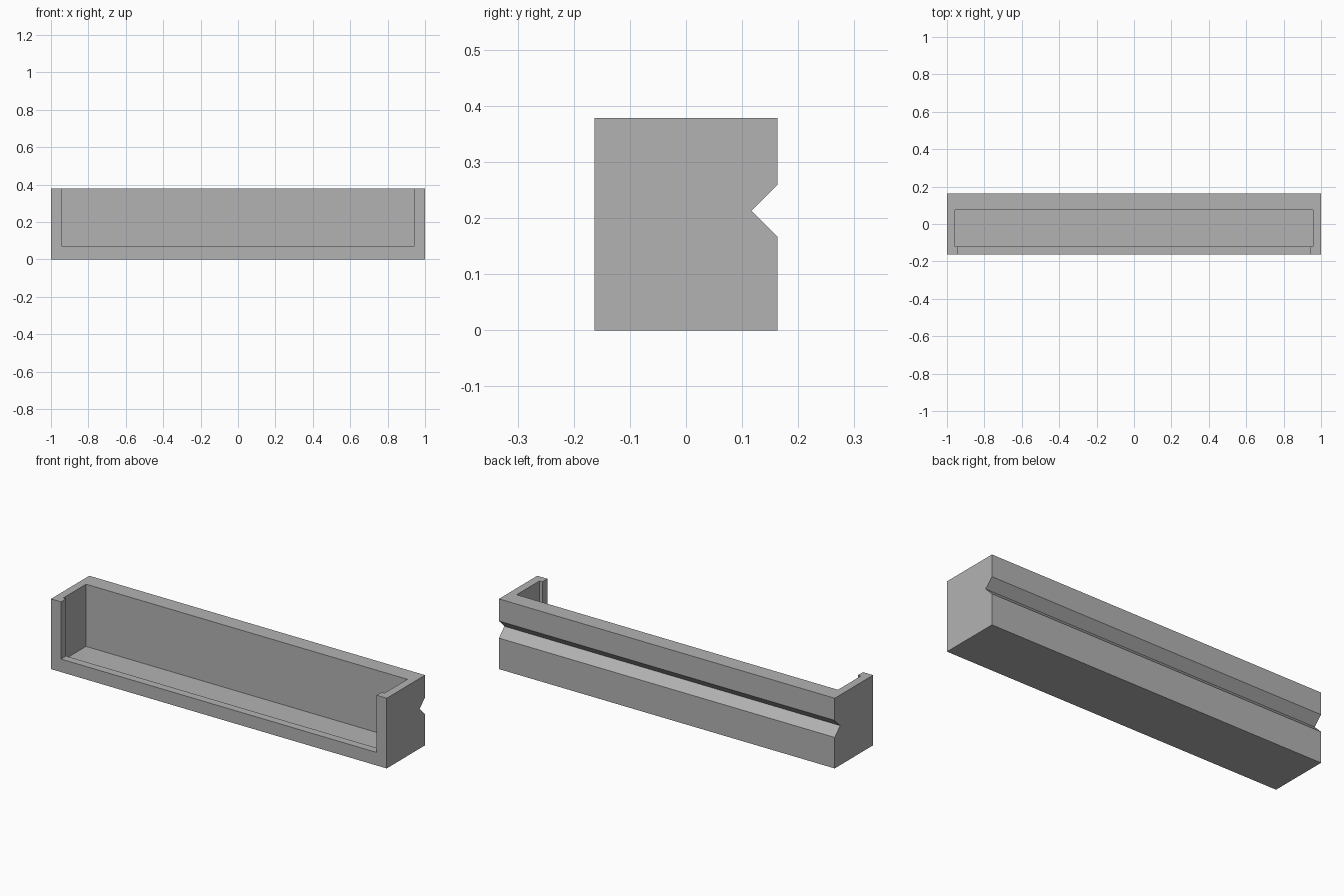
import bpy, bmesh

if "Cube" in bpy.data.objects:
    bpy.data.objects.remove(bpy.data.objects["Cube"], do_unlink=True)

HEIGHT, HALF_DEPTH, WALL = 0.378, 0.163, 0.043
NOTCH_Z, NOTCH = 0.213, 0.046
ABOVE = HEIGHT + 0.1

grey = bpy.data.materials.new("plain_grey")
grey.use_nodes = True
grey.diffuse_color = (0.45, 0.45, 0.45, 1)
grey.node_tree.nodes["Principled BSDF"].inputs["Base Color"].default_value = (0.45, 0.45, 0.45, 1)


def extrude_profile(name, profile, half_width):
    """Sweep a y-z profile along x, centred on x = 0."""
    bm = bmesh.new()
    face = bm.faces.new([bm.verts.new((-half_width, y, z)) for y, z in profile])
    swept = bmesh.ops.extrude_face_region(bm, geom=[face])["geom"]
    bmesh.ops.translate(bm, vec=(2 * half_width, 0, 0),
                        verts=[v for v in swept if isinstance(v, bmesh.types.BMVert)])
    bmesh.ops.recalc_face_normals(bm, faces=bm.faces)
    mesh = bpy.data.meshes.new(name)
    bm.to_mesh(mesh)
    bm.free()
    mesh.materials.append(grey)
    obj = bpy.data.objects.new(name, mesh)
    bpy.context.collection.objects.link(obj)
    return obj


def rectangle(y0, y1, z0, z1):
    return [(y0, z0), (y1, z0), (y1, z1), (y0, z1)]


# Trough body with a V groove along the back
body = extrude_profile("trough_body", [
    (-HALF_DEPTH, 0), (HALF_DEPTH, 0),
    (HALF_DEPTH, NOTCH_Z - NOTCH), (HALF_DEPTH - NOTCH, NOTCH_Z), (HALF_DEPTH, NOTCH_Z + NOTCH),
    (HALF_DEPTH, HEIGHT), (-HALF_DEPTH, HEIGHT)], 1.0)

# Main cavity, and the narrower front opening that leaves a retaining lip
back_of_cavity = HALF_DEPTH - NOTCH - WALL
cutters = [
    extrude_profile("cavity_cutter",
                    rectangle(WALL - HALF_DEPTH, back_of_cavity, WALL, ABOVE), 1 - WALL),
    extrude_profile("opening_cutter",
                    rectangle(-HALF_DEPTH - 0.1, 0, 0.07, ABOVE), 0.94),
]
bpy.context.view_layer.objects.active = body
for cutter in cutters:
    cutter.hide_render = True
    cut = body.modifiers.new(cutter.name, "BOOLEAN")
    cut.operation = "DIFFERENCE"
    cut.solver = "EXACT"
    cut.object = cutter
    bpy.ops.object.modifier_apply(modifier=cut.name)
for cutter in cutters:
    bpy.data.objects.remove(cutter, do_unlink=True)
